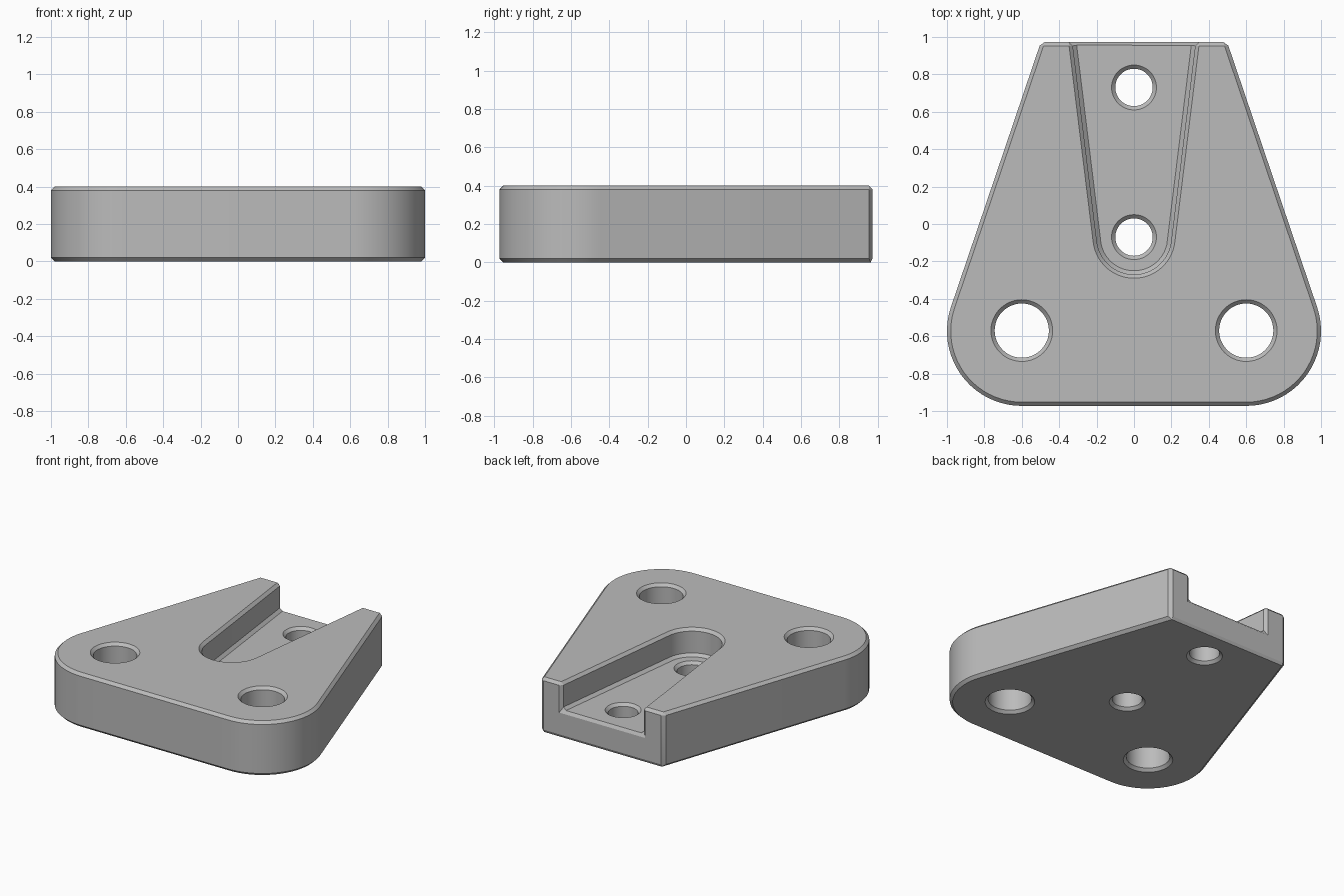
import bpy, bmesh
from math import sin, cos, tan, radians, pi

if "Cube" in bpy.data.objects:
    bpy.data.objects.remove(bpy.data.objects["Cube"])

BACK, FRONT, HEIGHT, FLOOR, CHAMFER = 0.9725, -0.9725, 0.4, 0.2, 0.02

grey = bpy.data.materials.new("plain_grey")
grey.use_nodes = True
colour = (0.5, 0.5, 0.5, 1)
grey.diffuse_color = colour
grey.node_tree.nodes["Principled BSDF"].inputs["Base Color"].default_value = colour


def arc(x, y, r, start, end, steps):
    """Points on a circular arc, angles in degrees."""
    angles = [radians(start + (end - start) * i / steps) for i in range(steps + 1)]
    return [(x + r * cos(a), y + r * sin(a)) for a in angles]


def prism(name, outline, z0, z1):
    """Extrude a closed outline from z0 to z1."""
    bm = bmesh.new()
    face = bm.faces.new([bm.verts.new((x, y, z0)) for x, y in outline])
    top = bmesh.ops.extrude_face_region(bm, geom=[face])["geom"]
    for v in top:
        if isinstance(v, bmesh.types.BMVert):
            v.co.z = z1
    bmesh.ops.recalc_face_normals(bm, faces=bm.faces)
    mesh = bpy.data.meshes.new(name)
    bm.to_mesh(mesh)
    bm.free()
    mesh.materials.append(grey)
    obj = bpy.data.objects.new(name, mesh)
    bpy.context.collection.objects.link(obj)
    return obj


def mirrored(right):
    """Close a right-hand outline with its mirror image."""
    return right + [(-x, y) for x, y in reversed(right) if abs(x) > 1e-5]


# Plate: rounded front corners, sides tapering to the back
taper = 18.75
corner = arc(0.6, FRONT + 0.4, 0.4, -90, taper, 20)
tx, ty = corner[-1]
plate = prism("mounting_plate",
              mirrored(corner + [(tx - (BACK - ty) * tan(radians(taper)), BACK)]), 0, HEIGHT)

# Slot: round inner end, walls flaring to the open back
flare = 7
curve = arc(0, -0.07, 0.2, -90, -flare, 16)
sx, sy = curve[-1]
slot = prism("slot_cutter",
             mirrored(curve + [(sx + (1.1 - sy) * tan(radians(flare)), 1.1)]), FLOOR, 0.6)
cutters = [slot]

# Through holes
for x, y, r in [(0.6, -0.57, 0.145), (-0.6, -0.57, 0.145), (0, -0.07, 0.1), (0, 0.73, 0.1)]:
    cutters.append(prism("hole_cutter", arc(x, y, r, 0, 352.5, 47), -0.2, 0.6))

for cutter in cutters:
    cutter.hide_render = True
    cut = plate.modifiers.new("cut", "BOOLEAN")
    cut.operation = "DIFFERENCE"
    cut.solver = "EXACT"
    cut.object = cutter

# Chamfer on every sharp edge
bevel = plate.modifiers.new("chamfer", "BEVEL")
bevel.width = CHAMFER
bevel.segments = 1
bevel.limit_method = "ANGLE"
bevel.angle_limit = radians(30)
bevel.use_clamp_overlap = False

# Bake the modifiers, then drop the cutters
graph = bpy.context.evaluated_depsgraph_get()
baked = bpy.data.meshes.new_from_object(plate.evaluated_get(graph))
plate.modifiers.clear()
plate.data = baked
for cutter in cutters:
    bpy.data.objects.remove(cutter)

bpy.ops.object.select_all(action="DESELECT")
plate.select_set(True)
bpy.context.view_layer.objects.active = plate
bpy.ops.object.shade_smooth_by_angle(angle=radians(25))
